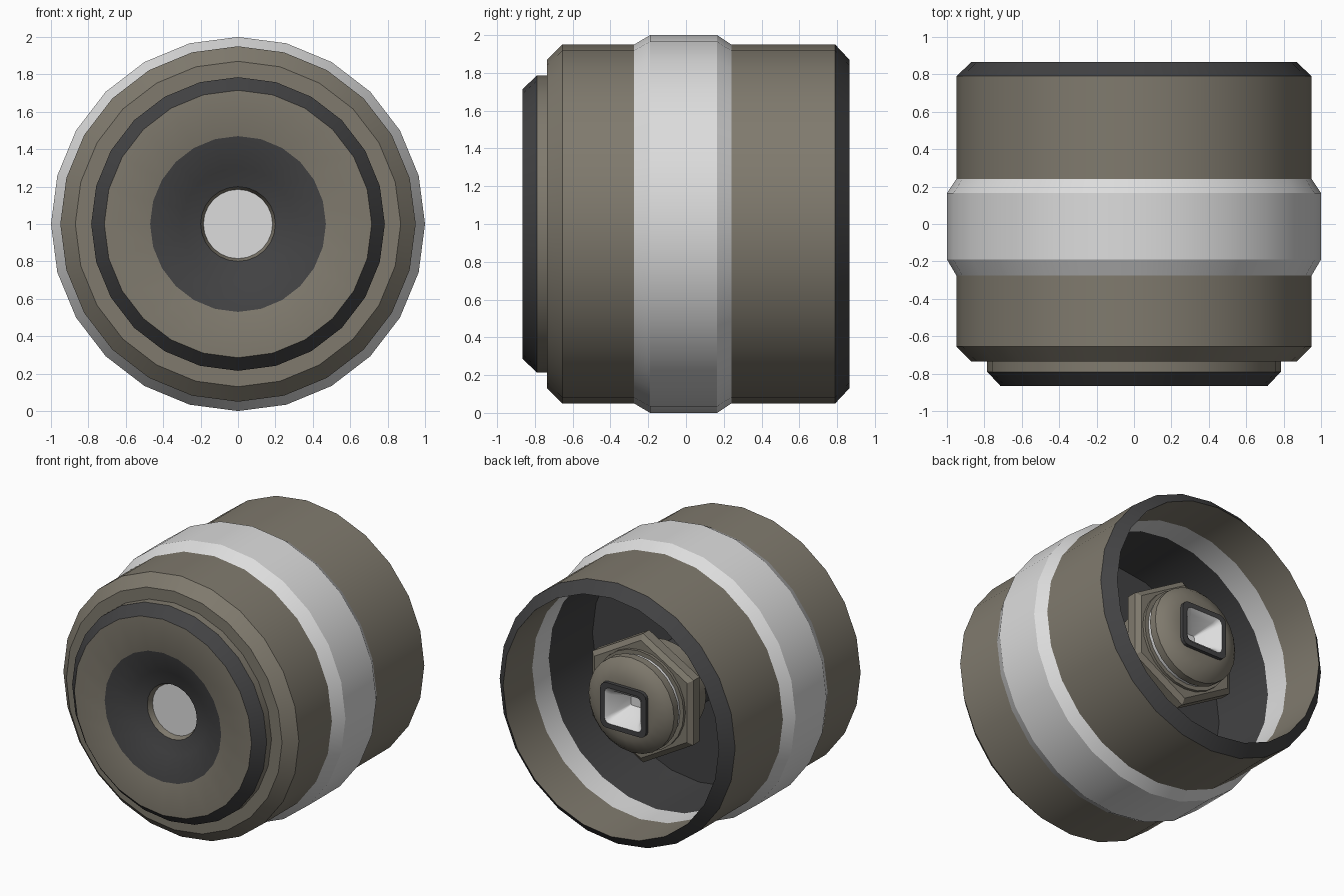
import bpy, bmesh, math

if "Cube" in bpy.data.objects:
    bpy.data.objects.remove(bpy.data.objects["Cube"])

def material(name, rgb):
    m = bpy.data.materials.new(name)
    m.diffuse_color = (*rgb, 1)
    m.use_nodes = True
    m.node_tree.nodes["Principled BSDF"].inputs["Base Color"].default_value = m.diffuse_color
    return m

MATS = [material("taupe", (0.215, 0.195, 0.155)),
        material("light_grey", (0.72, 0.72, 0.72)),
        material("charcoal", (0.055, 0.055, 0.057))]
T, L, D = 0, 1, 2

def circle(r, n):
    # n-sided ring with a vertex pointing straight up
    return [(r * math.sin(2 * math.pi * i / n), r * math.cos(2 * math.pi * i / n)) for i in range(n)]

def round_rect(a, b, c):
    # rounded rectangle, half sizes a and b, corner radius c
    pts = []
    for k, (sx, sz) in enumerate([(1, 1), (-1, 1), (-1, -1), (1, -1)]):
        for j in range(4):
            t = math.pi / 2 * (k + j / 3)
            pts.append((sx * (a - c) + c * math.cos(t), sz * (b - c) + c * math.sin(t)))
    return pts

def loft(name, rings, colours, cap_start=None, cap_end=None):
    # rings: list of (points, y) bridged along the y axis around z = 1
    bm = bmesh.new()
    loops = [[bm.verts.new((x, y, z + 1)) for x, z in pts] for pts, y in rings]
    for a, b, col in zip(loops, loops[1:], colours):
        n = len(a)
        for i in range(n):
            f = bm.faces.new((a[i], a[(i + 1) % n], b[(i + 1) % n], b[i]))
            f.material_index = col
    for loop, col in ((loops[0], cap_start), (loops[-1], cap_end)):
        if col is not None:
            bm.faces.new(loop).material_index = col
    bmesh.ops.recalc_face_normals(bm, faces=bm.faces)
    me = bpy.data.meshes.new(name)
    bm.to_mesh(me)
    bm.free()
    for m in MATS:
        me.materials.append(m)
    ob = bpy.data.objects.new(name, me)
    bpy.context.collection.objects.link(ob)
    bpy.ops.object.select_all(action='DESELECT')
    ob.select_set(True)
    bpy.context.view_layer.objects.active = ob
    bpy.ops.object.shade_smooth_by_angle(angle=math.radians(28))
    return ob

def lathe(name, profile, colours, n=24, cap_start=None, cap_end=None):
    return loft(name, [(circle(r, n), y) for r, y in profile], colours, cap_start, cap_end)

# housing: front disc, dish, outer shell, rear cup and its floor
lathe("housing",
      [(0.185, -0.72), (0.20, -0.76), (0.30, -0.79), (0.47, -0.865), (0.715, -0.865),
       (0.785, -0.79), (0.785, -0.735), (0.87, -0.735), (0.95, -0.655), (0.95, -0.275),
       (1.0, -0.19), (1.0, 0.165), (0.95, 0.24), (0.95, 0.79), (0.87, 0.865),
       (0.87, 0.53), (0.87, 0.34), (0.86, -0.15), (0.55, -0.15)],
      [T, D, D, T, D, T, T, T, T, L, L, L, T, D, T, L, D, D],
      cap_start=L, cap_end=D)

# post carrying the hub, with a collar
lathe("hub_post",
      [(0.24, -0.15), (0.24, 0.22), (0.33, 0.24), (0.33, 0.34), (0.24, 0.36), (0.24, 0.43)],
      [D, T, T, T, D])

# hexagonal nut
lathe("hex_nut",
      [(0.20, 0.40), (0.43, 0.40), (0.47, 0.425), (0.47, 0.495), (0.43, 0.52), (0.30, 0.52)],
      [T] * 5, n=6)

# domed hub with a light ring at its base
lathe("hub_cap",
      [(0.36, 0.515), (0.36, 0.54), (0.33, 0.54), (0.33, 0.575), (0.345, 0.575),
       (0.345, 0.63), (0.31, 0.665), (0.23, 0.70), (0.16, 0.70)],
      [T, T, L, T, T, T, T, T])

# rectangular socket: dark frame and tapered light recess
loft("socket",
     [(round_rect(0.185, 0.165, 0.05), 0.69), (round_rect(0.185, 0.165, 0.05), 0.725),
      (round_rect(0.15, 0.13, 0.04), 0.725), (round_rect(0.12, 0.10, 0.03), 0.695),
      (round_rect(0.05, 0.04, 0.01), 0.56)],
     [D, D, L, L], cap_end=L)
